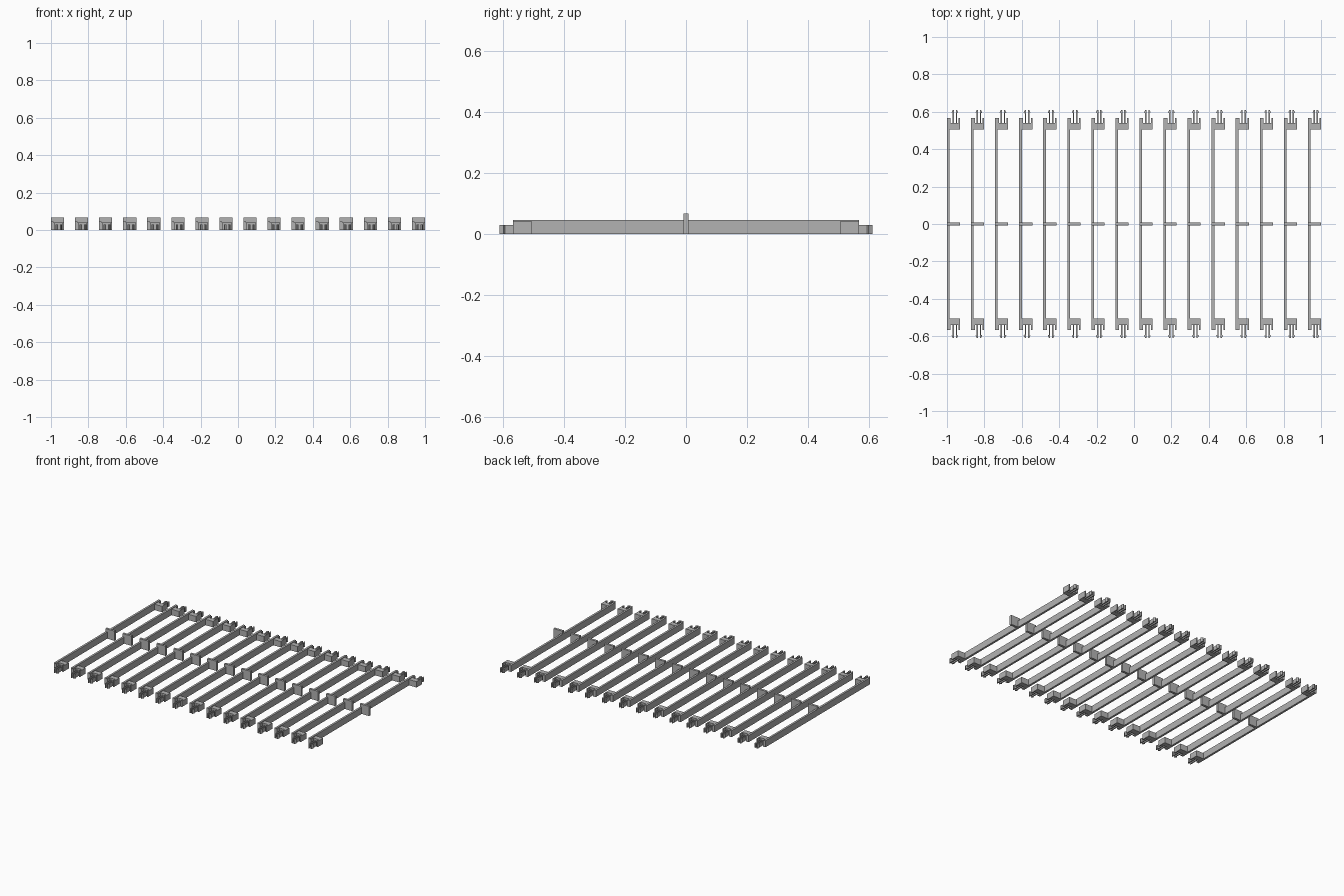
import bpy
import bmesh

cube = bpy.data.objects.get("Cube")
if cube:
    bpy.data.objects.remove(cube, do_unlink=True)

COUNT = 16
WIDTH = 0.07
PITCH = (2 - WIDTH) / (COUNT - 1)
LEFT = -1.0

grey = bpy.data.materials.new("mid_grey")
grey.use_nodes = True
color = (0.45, 0.45, 0.45, 1)
grey.diffuse_color = color
grey.node_tree.nodes["Principled BSDF"].inputs["Base Color"].default_value = color


def part(name, outline, height, mirrored=False):
    """Extrude a plan outline upward, mirror it front to back, repeat it along x."""
    bm = bmesh.new()
    face = bm.faces.new([bm.verts.new((x, y, 0)) for x, y in outline])
    top = bmesh.ops.extrude_face_region(bm, geom=[face])["geom"]
    bmesh.ops.translate(bm, vec=(0, 0, height),
                        verts=[v for v in top if isinstance(v, bmesh.types.BMVert)])
    bmesh.ops.recalc_face_normals(bm, faces=bm.faces)
    mesh = bpy.data.meshes.new(name)
    bm.to_mesh(mesh)
    bm.free()
    mesh.materials.append(grey)
    obj = bpy.data.objects.new(name, mesh)
    obj.location.x = LEFT
    bpy.context.collection.objects.link(obj)
    if mirrored:
        mirror = obj.modifiers.new("front_and_back", "MIRROR")
        mirror.use_axis = (False, True, False)
    array = obj.modifiers.new("row", "ARRAY")
    array.count = COUNT
    array.use_relative_offset = False
    array.use_constant_offset = True
    array.constant_offset_displace = (PITCH, 0, 0)
    return obj


def rect(x0, x1, y0, y1):
    return [(x0, y0), (x1, y0), (x1, y1), (x0, y1)]


# Long thin slat and the upright tab at its middle
part("slat", rect(0, 0.014, -0.567, 0.567), 0.045)
part("middle_tab", rect(0.014, WIDTH, -0.008, 0.008), 0.066)
part("middle_tab_edge", rect(0, 0.014, -0.008, 0.008), 0.066)

# Notched block at each end
part("end_block", [(0.014, 0.505), (WIDTH, 0.505), (WIDTH, 0.567), (0.062, 0.567),
                   (0.062, 0.54), (0.02, 0.54), (0.02, 0.567), (0.014, 0.567)],
     0.04, True)

# Pair of barbed snap prongs in each notch
CENTRE = 0.042
for name, side in (("left_prong", 1), ("right_prong", -1)):
    shape = [(0.005, 0.538), (0.012, 0.538), (0.012, 0.592), (0.018, 0.597),
             (0.011, 0.61), (0.005, 0.61)]
    part(name, [(CENTRE + side * x, y) for x, y in shape], 0.028, True)
